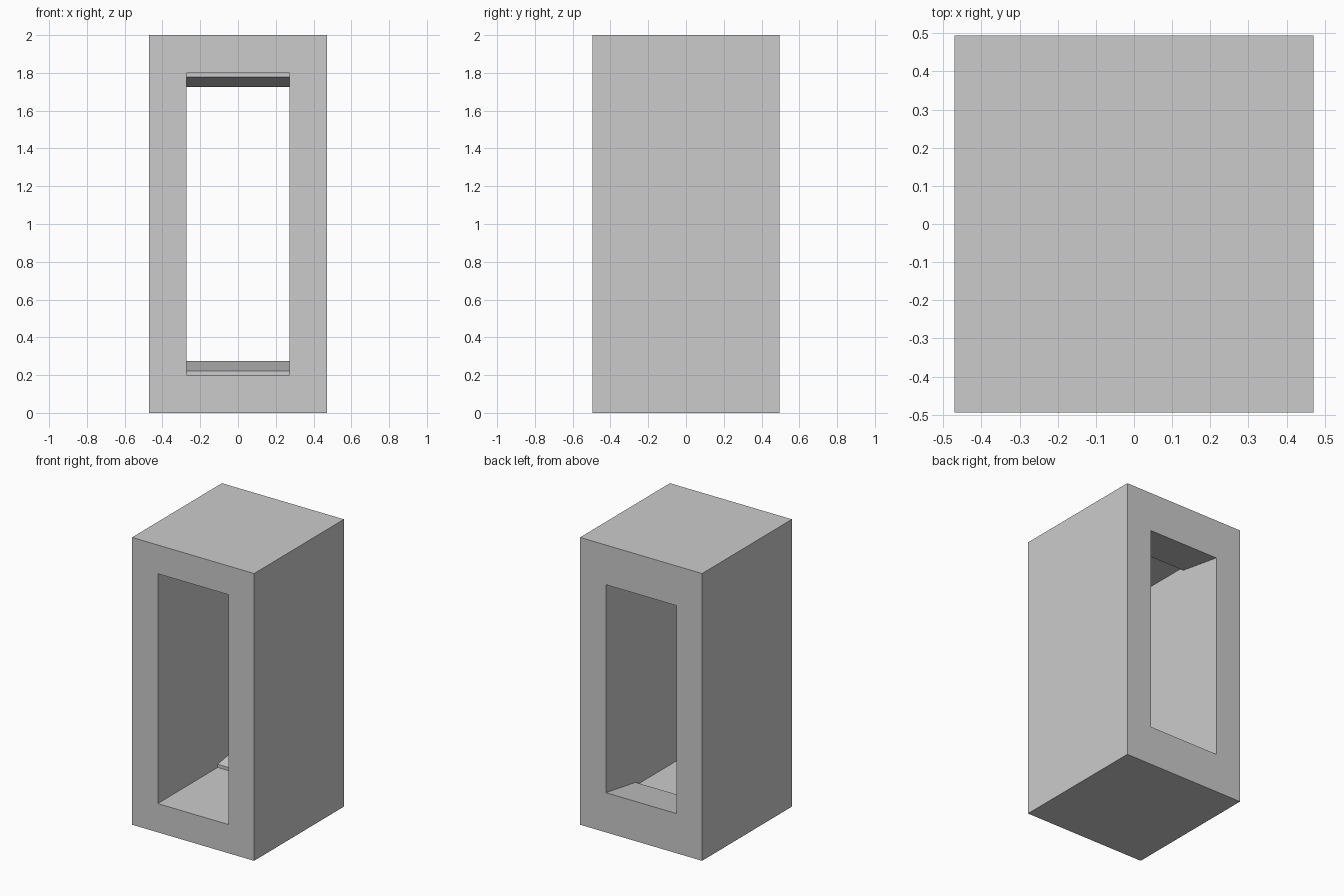
import bpy
import bmesh

cube = bpy.data.objects.get("Cube")
if cube:
    bpy.data.objects.remove(cube, do_unlink=True)

WIDTH, DEPTH, HEIGHT = 0.94, 0.988, 2.0
OPENING_HALF = 0.272
STEP_Y = 0.165          # where the passage narrows
OVERSHOOT = 0.06        # cutter reaches past both ends

grey = bpy.data.materials.new("light_grey")
grey.use_nodes = True
colour = (0.6, 0.6, 0.6, 1.0)
grey.diffuse_color = colour
grey.node_tree.nodes["Principled BSDF"].inputs["Base Color"].default_value = colour


def extruded_profile(name, points, half_width):
    """Side profile (y, z) extruded across x, centred on x = 0."""
    bm = bmesh.new()
    face = bm.faces.new([bm.verts.new((-half_width, y, z)) for y, z in points])
    result = bmesh.ops.extrude_face_region(bm, geom=[face])
    moved = [v for v in result["geom"] if isinstance(v, bmesh.types.BMVert)]
    bmesh.ops.translate(bm, verts=moved, vec=(2 * half_width, 0, 0))
    bmesh.ops.recalc_face_normals(bm, faces=bm.faces)
    mesh = bpy.data.meshes.new(name)
    bm.to_mesh(mesh)
    bm.free()
    mesh.materials.append(grey)
    obj = bpy.data.objects.new(name, mesh)
    bpy.context.collection.objects.link(obj)
    return obj


# Outer block
back = DEPTH / 2
frame = extruded_profile(
    "hollow_frame", [(-back, 0), (back, 0), (back, HEIGHT), (-back, HEIGHT)], WIDTH / 2)

# Passage: level floor, small step, then a ramp rising to the back opening
slope = (0.276 - 0.222) / (back - STEP_Y)
floor = [(-back - OVERSHOOT, 0.2), (STEP_Y, 0.2), (STEP_Y, 0.222),
         (back + OVERSHOOT, 0.276 + slope * OVERSHOOT)]
ceiling = [(y, HEIGHT - z) for y, z in reversed(floor)]
cutter = extruded_profile("passage_cutter", floor + ceiling, OPENING_HALF)
cutter.hide_render = True

# Cut the passage through the block
cut = frame.modifiers.new("passage", 'BOOLEAN')
cut.operation = 'DIFFERENCE'
cut.solver = 'EXACT'
cut.object = cutter
bpy.context.view_layer.objects.active = frame
frame.select_set(True)
bpy.ops.object.modifier_apply(modifier=cut.name)
bpy.data.objects.remove(cutter, do_unlink=True)
